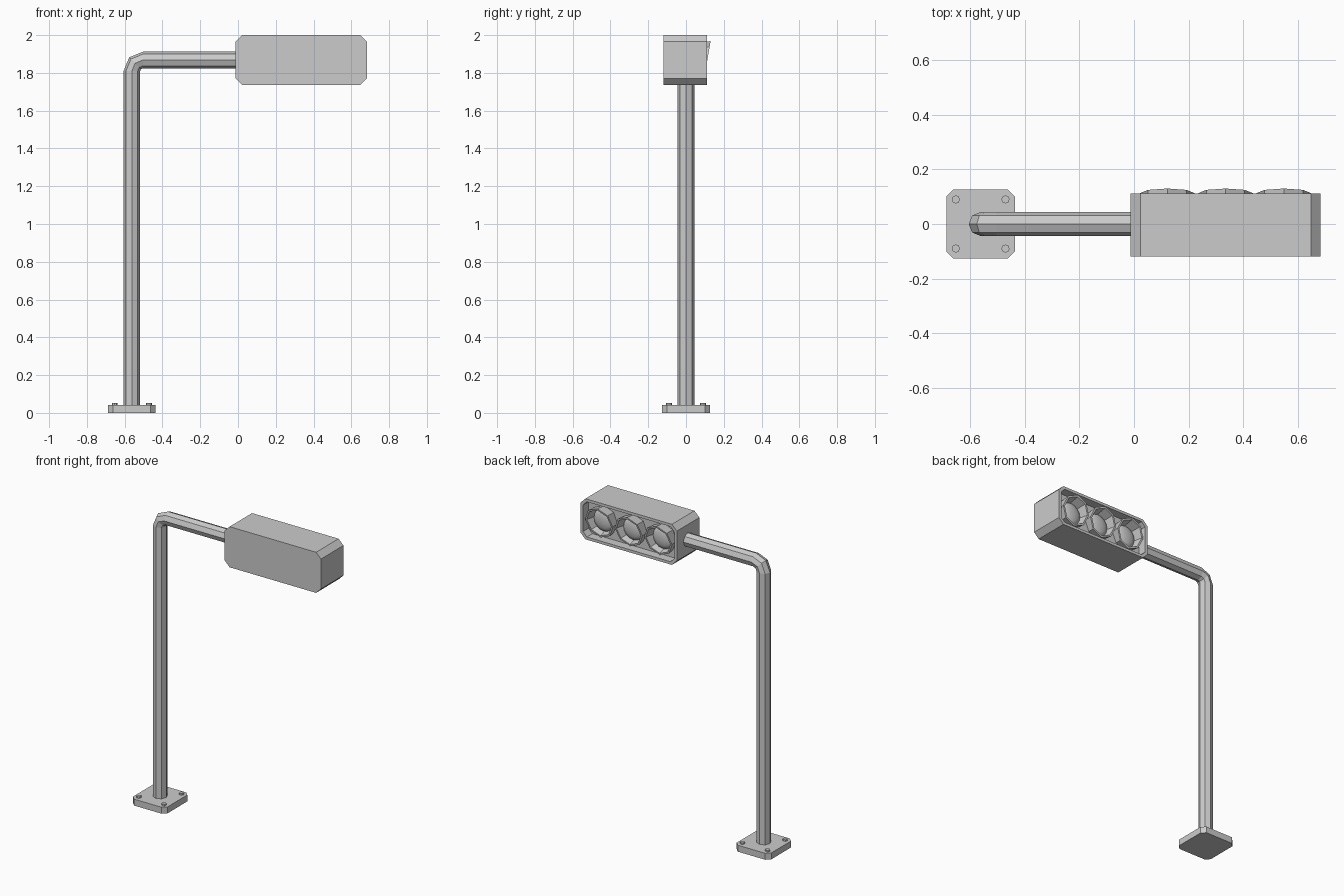
import bpy, bmesh
from math import sin, cos, pi, radians
from mathutils import Vector

if "Cube" in bpy.data.objects:
    bpy.data.objects.remove(bpy.data.objects["Cube"])

CX, CZ = -0.562, 1.868        # pole axis x, arm / lamp height


def loft(name, rings, cap_start=True, cap_end=True, closed=False):
    """Skin equal-length rings of points into one flat-faced mesh."""
    bm = bmesh.new()
    vs = [[bm.verts.new(p) for p in r] for r in rings]
    n = len(vs[0])
    pairs = list(zip(vs, vs[1:])) + ([(vs[-1], vs[0])] if closed else [])
    for a, b in pairs:
        for i in range(n):
            j = (i + 1) % n
            bm.faces.new((a[i], a[j], b[j], b[i]))
    if not closed:
        if cap_start:
            bm.faces.new(vs[0][::-1])
        if cap_end:
            bm.faces.new(vs[-1])
    bmesh.ops.recalc_face_normals(bm, faces=bm.faces)
    me = bpy.data.meshes.new(name)
    bm.to_mesh(me)
    bm.free()
    ob = bpy.data.objects.new(name, me)
    bpy.context.collection.objects.link(ob)
    return ob


def chamfer_rect(hw, hh, c):
    """Rectangle outline with cut corners."""
    return [(hw, -hh + c), (hw, hh - c), (hw - c, hh), (-hw + c, hh),
            (-hw, hh - c), (-hw, -hh + c), (-hw + c, -hh), (hw - c, -hh)]


def circle(r, n):
    return [(r * cos(2 * pi * i / n), r * sin(2 * pi * i / n)) for i in range(n)]


# base plate
plate = chamfer_rect(0.125, 0.127, 0.026)
loft("base_plate", [[(CX + u, v, z) for u, v in plate] for z in (0, 0.042)])

# bolts at the plate corners
for i, (sx, sy) in enumerate([(-1, -1), (1, -1), (1, 1), (-1, 1)]):
    loft(f"base_bolt_{i + 1}",
         [[(CX + sx * 0.091 + u, sy * 0.09 + v, z) for u, v in circle(0.015, 8)]
          for z in (0.04, 0.052)])

# bent octagonal pole
R, BEND = 0.044, 0.058
bx, bz = CX + BEND, CZ - BEND
path = [(CX, 0.04, 0)]
for a in (0, 45, 90):
    t = radians(a)
    path.append((bx - BEND * cos(t), bz + BEND * sin(t), t))
path.append((0.0, CZ, pi / 2))
rings = []
for x, z, t in path:
    out = Vector((-cos(t), 0, sin(t)))
    rings.append([Vector((x, 0, z)) + out * u + Vector((0, v, 0)) for u, v in circle(R, 8)])
loft("pole", rings)

# lamp housing with a recessed face on +y
HX, HW, HH = 0.3355, 0.3475, 0.1325
outer = chamfer_rect(HW, HH, 0.035)
inner = chamfer_rect(HW - 0.018, HH - 0.018, 0.028)
FLOOR = 0.055
loft("lamp_housing", [[(HX + u, y, CZ + v) for u, v in prof]
                      for prof, y in ((outer, -0.12), (outer, 0.112),
                                      (inner, 0.112), (inner, FLOOR))])

# three lamps: slanted visor ring and domed lens
for i in range(3):
    lx = HX + (i - 1) * 0.2135

    def ring(r, y, slope=0.0, n=8):
        return [(lx + u, y + slope * v, CZ + v) for u, v in circle(r, n)]

    loft(f"lamp_visor_{i + 1}",
         [ring(0.092, FLOOR - 0.005), ring(0.1, 0.113, 0.17),
          ring(0.088, 0.113, 0.17), ring(0.074, FLOOR - 0.005)], closed=True)
    loft(f"lamp_lens_{i + 1}",
         [ring(0.078, FLOOR - 0.004, n=16), ring(0.07, FLOOR + 0.01, n=16),
          ring(0.048, FLOOR + 0.019, n=16), ring(0.02, FLOOR + 0.024, n=16)])
    lens = bpy.data.objects[f"lamp_lens_{i + 1}"]
    for p in lens.data.polygons:
        p.use_smooth = True
